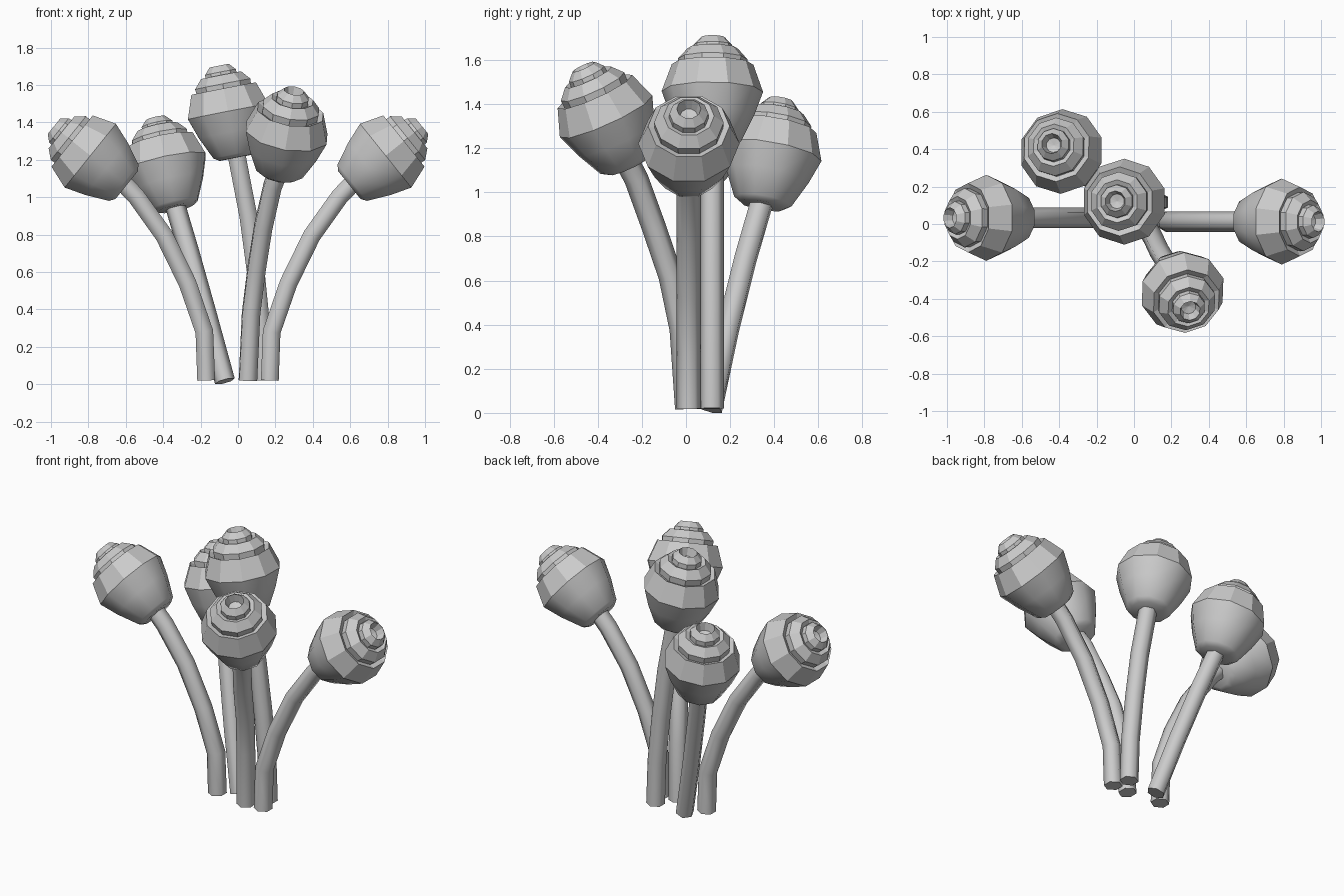
import bpy, bmesh, math
from mathutils import Vector

if "Cube" in bpy.data.objects:
    bpy.data.objects.remove(bpy.data.objects["Cube"])

SIDES = 10
# Bud profile (radius, height): rounded cup, overlapping petal rims, hollow tip
PROFILE = [(.0, 0), (.10, 0), (.132, .02), (.19, .14), (.23, .25), (.185, .375),
           (.155, .36), (.158, .40), (.115, .448), (.09, .435), (.088, .465),
           (.055, .50), (.04, .45), (0, .44)]
WIDEST = 4


def stem(name, points):
    cu = bpy.data.curves.new(name, 'CURVE')
    cu.dimensions = '3D'
    cu.bevel_depth = .055
    cu.bevel_resolution = 1
    cu.use_fill_caps = True
    sp = cu.splines.new('POLY')
    sp.points.add(len(points) - 1)
    for p, co in zip(sp.points, points):
        p.co = (*co, 1)
    ob = bpy.data.objects.new(name, cu)
    bpy.context.collection.objects.link(ob)
    bpy.ops.object.select_all(action='DESELECT')
    ob.select_set(True)
    bpy.context.view_layer.objects.active = ob
    bpy.ops.object.convert(target='MESH')
    bpy.ops.object.shade_smooth_by_angle(angle=math.radians(65))


def bud(name, base, tip):
    bm = bmesh.new()
    rings = []
    for i, (r, z) in enumerate(PROFILE):
        if r == 0:
            rings.append([bm.verts.new((0, 0, z))] * SIDES)
        else:
            rings.append([bm.verts.new((r * math.cos(a), r * math.sin(a), z))
                          for a in (math.tau * (k + .5) / SIDES for k in range(SIDES))])
    for i in range(len(rings) - 1):
        lo, hi = rings[i], rings[i + 1]
        for k in range(SIDES):
            n = (k + 1) % SIDES
            loop = list(dict.fromkeys((lo[k], lo[n], hi[n], hi[k])))
            f = bm.faces.new(loop)
            f.smooth = i < WIDEST          # smooth cup, faceted petals
    # crisp edge between cup and petals
    for k in range(SIDES):
        bm.edges.get((rings[WIDEST][k], rings[WIDEST][(k + 1) % SIDES])).smooth = False
    bmesh.ops.recalc_face_normals(bm, faces=bm.faces)
    me = bpy.data.meshes.new(name)
    bm.to_mesh(me)
    bm.free()
    ob = bpy.data.objects.new(name, me)
    bpy.context.collection.objects.link(ob)
    ob.location = base
    axis = Vector(tip) - Vector(base)
    ob.rotation_mode = 'QUATERNION'
    ob.rotation_quaternion = Vector((0, 0, 1)).rotation_difference(axis)


def flower(name, path, base, tip):
    inside = Vector(base) + (Vector(tip) - Vector(base)) * .1
    stem(name + "_stem", path + [tuple(inside)])
    bud(name + "_bud", base, tip)


# Left and right drooping flowers are mirrored
ARC = [(.17, .02), (.18, .28), (.27, .54), (.395, .795), (.545, 1.005)]
for name, s, y in (("left", -1, .033), ("right", 1, .013)):
    flower(name, [(s * x, y, z) for x, z in ARC],
           (s * .595, y, 1.065), (s * .98, y, 1.375))

# Tall centre flower
flower("centre", [(.135, .117, .02), (.125, .117, .3), (.095, .117, .6), (.055, .117, .9)],
       (-.005, .117, 1.212), (-.10, .122, 1.70))

# Front flower leaning forward
flower("front", [(.053, .005, .02), (.07, -.02, .38), (.10, -.07, .62), (.135, -.145, .84),
                 (.185, -.225, 1.06)],
       (.22, -.26, 1.12), (.30, -.465, 1.57))

# Back flower on a nearly straight stem
flower("back", [(-.07, .113, .016), (-.17, .19, .38), (-.26, .27, .70)],
       (-.335, .345, .94), (-.44, .43, 1.42))
